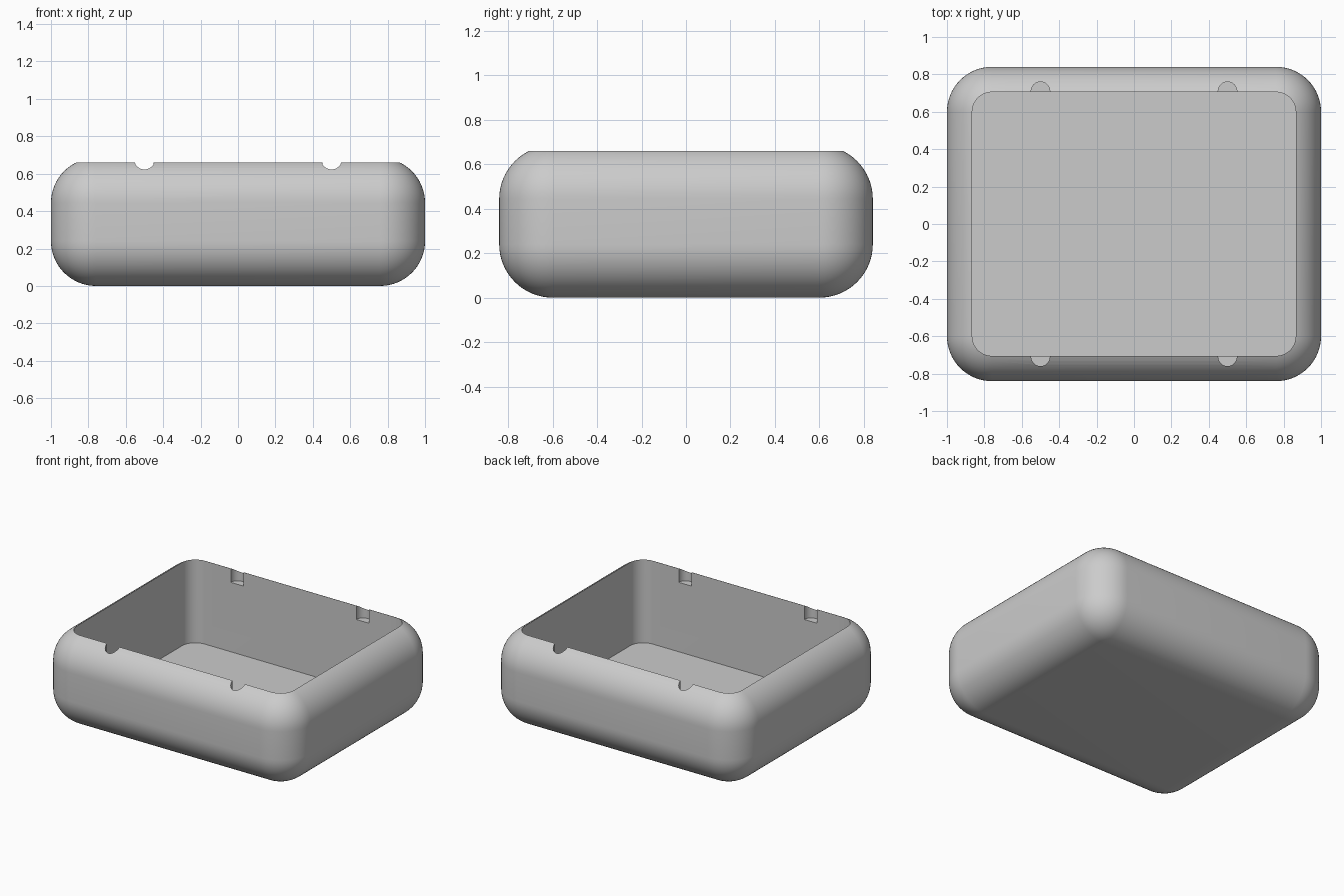
import bpy, bmesh
from mathutils import Matrix

if "Cube" in bpy.data.objects:
    bpy.data.objects.remove(bpy.data.objects["Cube"], do_unlink=True)

HALF_X, HALF_Y, ROUND = 1.0, 0.84, 0.24
RIM = 0.105                       # corner radius of the opening
INNER_X = HALF_X - ROUND + RIM
INNER_Y = HALF_Y - ROUND + RIM


def add_object(name, bm):
    bmesh.ops.recalc_face_normals(bm, faces=bm.faces)
    mesh = bpy.data.meshes.new(name)
    bm.to_mesh(mesh)
    bm.free()
    obj = bpy.data.objects.new(name, mesh)
    bpy.context.scene.collection.objects.link(obj)
    return obj


def rounded_box(name, hx, hy, z0, z1, radius, upright_only=False):
    bm = bmesh.new()
    bmesh.ops.create_cube(bm, size=1)
    bmesh.ops.scale(bm, vec=(2 * hx, 2 * hy, z1 - z0), verts=bm.verts)
    bmesh.ops.translate(bm, vec=(0, 0, (z0 + z1) / 2), verts=bm.verts)
    edges = [e for e in bm.edges if not upright_only
             or abs(e.verts[0].co.z - e.verts[1].co.z) > 0.01]
    bmesh.ops.bevel(bm, geom=edges, offset=radius, segments=16,
                    profile=0.5, affect='EDGES')
    return add_object(name, bm)


def peg(name, x, y, z0, z1, radius):
    bm = bmesh.new()
    bmesh.ops.create_cone(bm, cap_ends=True, segments=32, radius1=radius,
                          radius2=radius, depth=z1 - z0,
                          matrix=Matrix.Translation((x, y, (z0 + z1) / 2)))
    return add_object(name, bm)


# Pillow-shaped body
tray = rounded_box("tray", HALF_X, HALF_Y, 0, 0.684, ROUND)

# Cavity and the four round notches in the long rims
cutters = [rounded_box("cavity_cutter", INNER_X, INNER_Y, 0.06, 1, RIM, True)]
for x in (-0.5, 0.5):
    for y in (-0.71, 0.71):
        cutters.append(peg("notch_cutter", x, y, 0.56, 0.9, 0.05))

bpy.ops.object.select_all(action='DESELECT')
bpy.context.view_layer.objects.active = tray
tray.select_set(True)
for cutter in cutters:
    cutter.hide_render = True
    cut = tray.modifiers.new("cut", 'BOOLEAN')
    cut.operation = 'DIFFERENCE'
    cut.solver = 'EXACT'
    cut.object = cutter
    bpy.ops.object.modifier_apply(modifier=cut.name)
for cutter in cutters:
    bpy.data.objects.remove(cutter, do_unlink=True)

# Plain grey finish
grey = bpy.data.materials.new("grey")
grey.use_nodes = True
colour = (0.6, 0.6, 0.6, 1)
grey.diffuse_color = colour
grey.node_tree.nodes["Principled BSDF"].inputs["Base Color"].default_value = colour
tray.data.materials.clear()
tray.data.materials.append(grey)
bpy.ops.object.shade_smooth_by_angle(angle=0.5)
